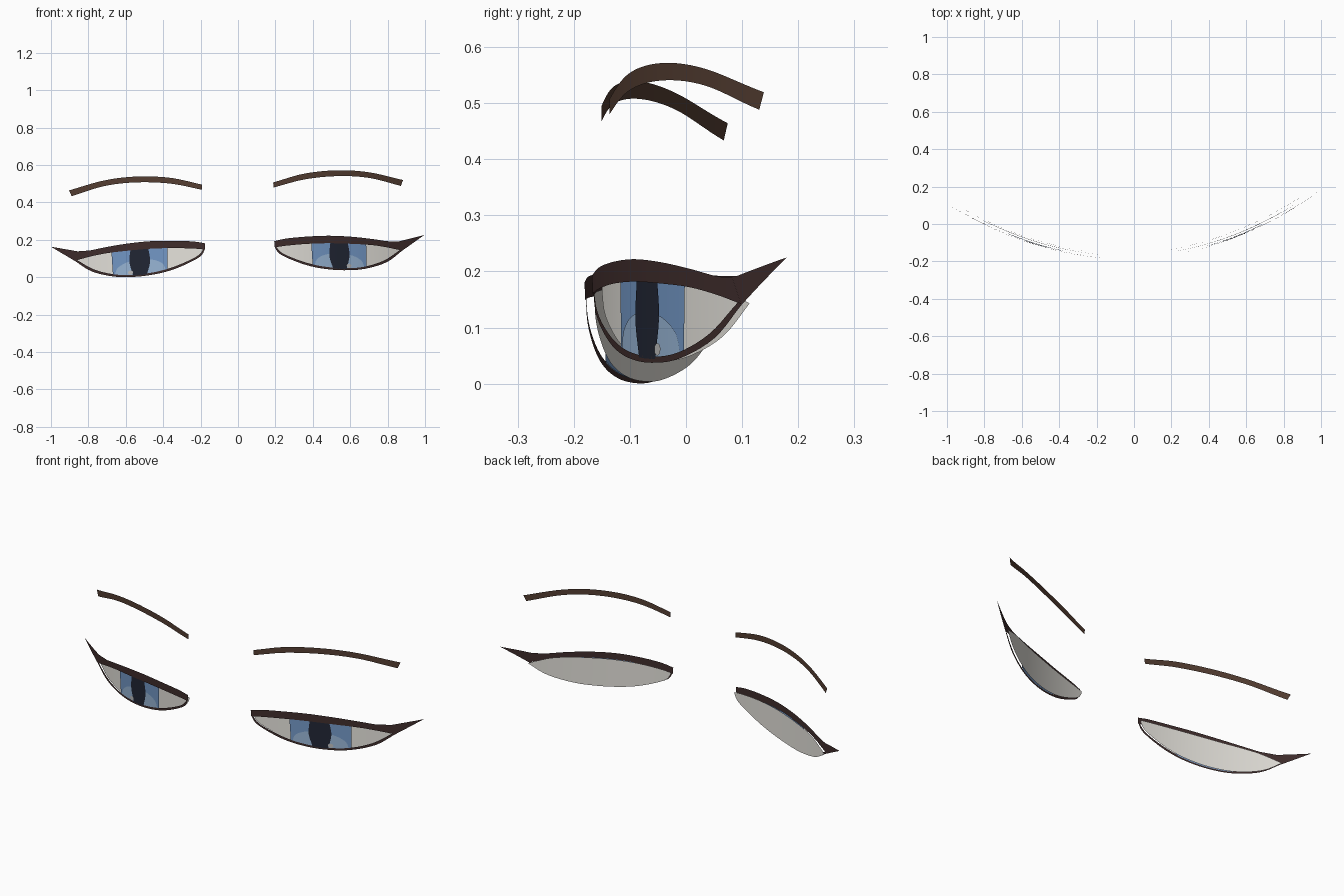
import bpy, math

if "Cube" in bpy.data.objects:
    bpy.data.objects.remove(bpy.data.objects["Cube"])


def resample(pts, n, smooth=True):
    """Evenly sample a Catmull-Rom (or straight) path through pts."""
    out, last = [], len(pts) - 1
    for k in range(n + 1):
        t = k / n * last
        i = min(int(t), last - 1)
        f = t - i
        b, c = pts[i], pts[i + 1]
        a = pts[i - 1] if i > 0 else [2 * p - q for p, q in zip(b, c)]
        d = pts[i + 2] if i + 2 <= last else [2 * q - p for p, q in zip(b, c)]
        if smooth:
            out.append([q + 0.5 * f * (r - p + f * (2 * p - 5 * q + 4 * r - s + f * (3 * (q - r) + s - p)))
                        for p, q, r, s in zip(a, b, c, d)])
        else:
            out.append([q + f * (r - q) for q, r in zip(b, c)])
    return out


def z_at(curve, x):
    """Height of an (x, z) path at x."""
    pts = resample(curve, 80)
    for (x0, z0), (x1, z1) in zip(pts, pts[1:]):
        if x0 <= x <= x1:
            return z0 + (z1 - z0) * (x - x0) / max(x1 - x0, 1e-9)
    return pts[0][1] if x < pts[0][0] else pts[-1][1]


def material(name, rgb):
    m = bpy.data.materials.new(name)
    m.diffuse_color = (*rgb, 1)
    m.use_nodes = True
    m.node_tree.nodes["Principled BSDF"].inputs["Base Color"].default_value = m.diffuse_color
    return m


def sheet(name, rows, base, mat, n=40, m=4, smooth=True):
    """Loft rows of (x, z) points, top to bottom, wrapped on the curve of the face."""
    rows = [resample(r, n, smooth) for r in rows]
    cols = [resample(list(c), m) for c in zip(*rows)]
    verts = [(x, base + 0.328 * x * x, z) for col in cols for x, z in col]
    w = m + 1
    faces = [(c * w + r, c * w + r + 1, (c + 1) * w + r + 1, (c + 1) * w + r)
             for c in range(n) for r in range(m)]
    me = bpy.data.meshes.new(name)
    me.from_pydata(verts, [], faces)
    me.materials.append(mat)
    me.shade_smooth()
    ob = bpy.data.objects.new(name, me)
    bpy.context.collection.objects.link(ob)
    ob.modifiers.new("Mirror", 'MIRROR').use_clip = False
    # The whole face is turned and tilted a little
    ob.rotation_euler = (0, -0.031, 0.036)
    ob.location.x = 0.0085
    return ob


lash_mat = material("lash_brown", (0.05, 0.026, 0.025))
brow_mat = material("brow_brown", (0.09, 0.048, 0.032))
white_mat = material("eye_white", (0.78, 0.76, 0.71))
iris_mat = material("iris_blue", (0.17, 0.31, 0.56))
light_mat = material("iris_light_blue", (0.31, 0.46, 0.66))
pupil_mat = material("pupil_dark", (0.015, 0.019, 0.034))
glint_mat = material("glint_grey", (0.5, 0.5, 0.5))

# Outlines of the right eye
lash_top = [(.185, .187), (.25, .199), (.36, .206), (.48, .207), (.60, .198), (.71, .183), (.80, .167), (.85, .163)]
lash_low = [(.187, .154), (.25, .161), (.36, .167), (.48, .167), (.60, .160), (.71, .150), (.80, .134), (.876, .115)]
rim_in = [(.192, .160), (.222, .125), (.285, .093), (.37, .062), (.455, .042), (.555, .031), (.665, .035), (.775, .065), (.865, .119)]
rim_out = [(.187, .155), (.21, .12), (.275, .085), (.36, .052), (.45, .031), (.555, .020), (.67, .024), (.79, .056), (.878, .116)]

# Upper lash band, outer wing and lower rim
sheet("upper_lash", [lash_top, lash_low], -0.185, lash_mat)
sheet("lash_wing", [[(.79, .168), (.86, .165), (.998, .194)],
                    [(.80, .134), (.877, .115), (.998, .1935)]], -0.183, lash_mat, n=20, smooth=False)
sheet("lower_rim", [rim_in, rim_out], -0.183, lash_mat, m=2)

# Eye white behind the lashes
xs = [.188 + (.874 - .188) * (1 - math.cos(math.pi * i / 30)) / 2 for i in range(31)]
sheet("eye_white",
      [[(x, z_at(lash_low, x) + 0.012 * min(1, (.874 - x) * 10)) for x in xs],
       [(x, min(z_at(rim_out, x) + 0.003, z_at(lash_low, x))) for x in xs]], -0.168, white_mat, n=60, m=8)


# Iris, light arch and pupil in thin layers
def span(x0, x1, f, n=12):
    return [(x0 + (x1 - x0) * i / n, f(x0 + (x1 - x0) * i / n)) for i in range(n + 1)]


def under_lash(x):
    return z_at(lash_low, x) + 0.008


def over_rim(x):
    return z_at(rim_in, x) - 0.004


def arch(x):
    u = (x - .533) / .135
    return over_rim(x) + 0.083 * math.sqrt(max(0, 1 - u * u))


sheet("iris", [span(.384, .682, under_lash), span(.388, .678, over_rim)], -0.179, iris_mat)
sheet("iris_light", [span(.398, .668, arch, 30), span(.398, .668, over_rim, 30)], -0.181, light_mat)
sheet("pupil", [span(.488, .581, under_lash), span(.480, .589, lambda x: .10), span(.498, .572, over_rim)],
      -0.183, pupil_mat, n=16, m=10)

# Small glint low on the iris
ring = [math.pi * i / 12 for i in range(13)]
sheet("glint", [[(.585 - .013 * math.cos(a), .043 + s * .011 * math.sin(a)) for a in ring] for s in (1, -1)],
      -0.1845, glint_mat, n=12, m=2)

# Eyebrows
sheet("eyebrow", [[(.190, .501), (.36, .543), (.54, .555), (.71, .539), (.894, .492)],
                  [(.192, .474), (.36, .512), (.54, .524), (.71, .509), (.881, .461)]], -0.155, brow_mat)
